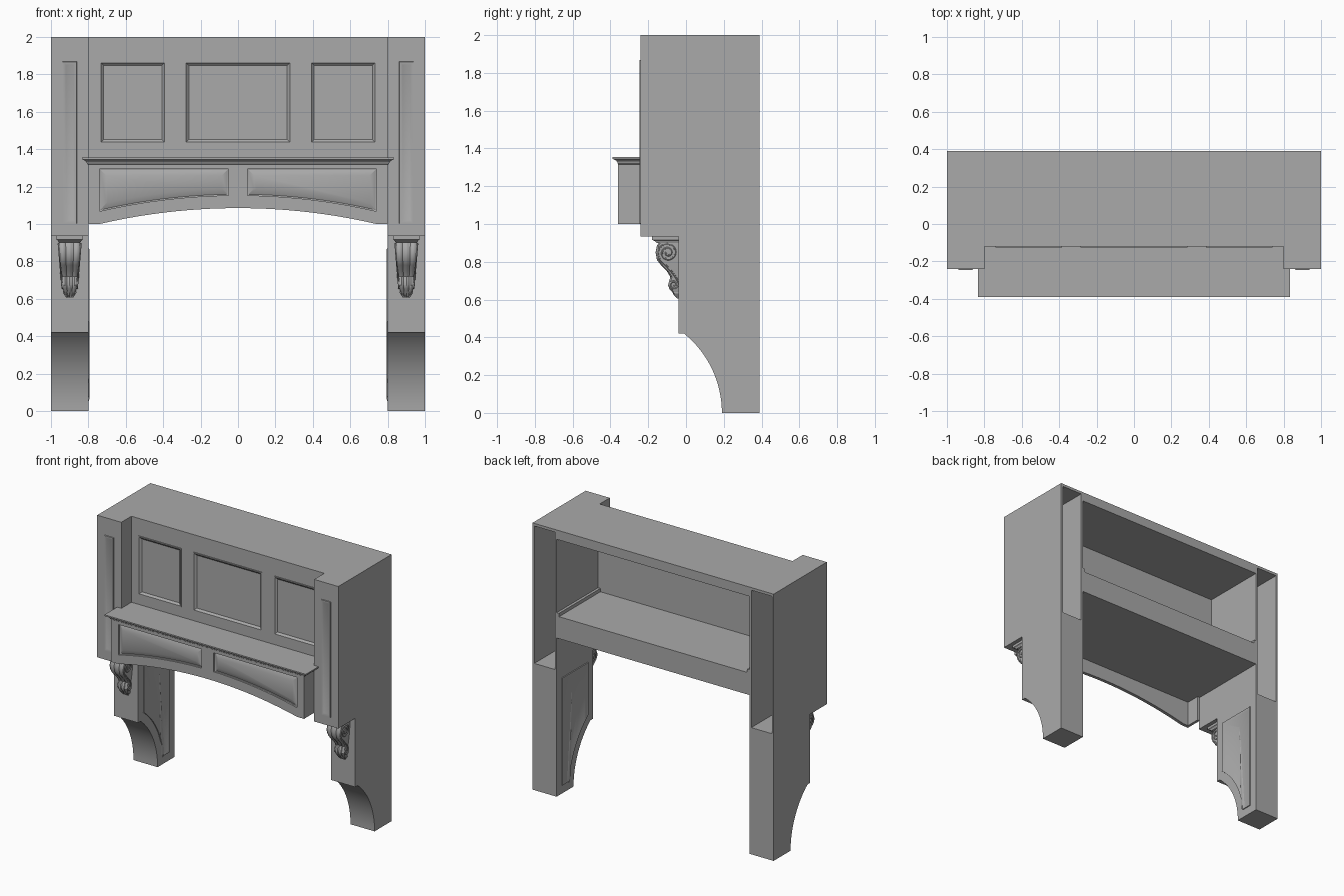
import bpy, bmesh, math
from mathutils import Vector

if "Cube" in bpy.data.objects:
    bpy.data.objects.remove(bpy.data.objects["Cube"])

grey = bpy.data.materials.new("plain grey")
grey.diffuse_color = (0.4, 0.4, 0.4, 1)
grey.use_nodes = True
grey.node_tree.nodes["Principled BSDF"].inputs["Base Color"].default_value = grey.diffuse_color


def add_object(name, data):
    ob = bpy.data.objects.new(name, data)
    bpy.context.collection.objects.link(ob)
    data.materials.append(grey)
    return ob


def loft(name, rings):
    """Closed solid skinned through rings with equal point counts."""
    bm = bmesh.new()
    loops = [[bm.verts.new(p) for p in ring] for ring in rings]
    n = len(loops[0])
    for a, b in zip(loops, loops[1:]):
        for i in range(n):
            j = (i + 1) % n
            bm.faces.new((a[i], a[j], b[j], b[i]))
    bm.faces.new(loops[0])
    bm.faces.new(loops[-1])
    bmesh.ops.recalc_face_normals(bm, faces=bm.faces)
    me = bpy.data.meshes.new(name)
    bm.to_mesh(me)
    bm.free()
    return add_object(name, me)


def rect(x0, x1, y0, y1):
    return [(x0, y0), (x1, y0), (x1, y1), (x0, y1)]


def box(name, x0, x1, y0, y1, z0, z1):
    return loft(name, [[(x, y, z) for x, y in rect(x0, x1, y0, y1)] for z in (z0, z1)])


def curve_object(name, paths, dims, cyclic, **props):
    cu = bpy.data.curves.new(name, 'CURVE')
    cu.dimensions = dims
    for key, val in props.items():
        setattr(cu, key, val)
    for pts in paths:
        sp = cu.splines.new('POLY')
        sp.points.add(len(pts) - 1)
        for p, q in zip(sp.points, pts):
            p.co = (*q, 0, 1) if len(q) == 2 else (*q, 1)
        sp.use_cyclic_u = cyclic
    return add_object(name, cu)


def board(name, outline, holes, front, thick):
    """Upright board in the XZ plane with cut-out openings."""
    ob = curve_object(name, [outline] + holes, '2D', True, fill_mode='BOTH', extrude=thick / 2)
    ob.rotation_euler.x = math.pi / 2
    ob.location.y = front + thick / 2


def inset(pts, d):
    """Mitred inset of a counter-clockwise polygon."""
    out = []
    for i, p in enumerate(pts):
        p, a, b = Vector(p), Vector(pts[i - 1]), Vector(pts[(i + 1) % len(pts)])
        e, f = (p - a).normalized(), (b - p).normalized()
        n1, n2 = Vector((-e.y, e.x)), Vector((-f.y, f.x))
        out.append(p + (n1 + n2) * (d / (1 + n1.dot(n2))))
    return out


def panel(name, outline, steps, place):
    loft(name, [[place(u, v, h) for u, v in inset(outline, d)] for d, h in steps])


MOULDED = [(0, -.011), (0, .005), (.008, .005), (.013, -.001), (.022, -.008)]
RAISED = [(0, -.018), (0, -.012), (.006, -.014), (.036, -.001)]
APPLIED = [(0, -.005), (.003, .006), (.01, .006), (.02, .001)]

# Upper centre panelling
upper = [rect(-.74, -.385, 1.43, 1.87), rect(-.285, .285, 1.43, 1.87), rect(.385, .74, 1.43, 1.87)]
board("upper_front_board", rect(-.8, .8, 1.34, 2), upper, -.12, .012)
box("upper_front_backing", -.8, .8, -.108, -.1, 1.34, 1.99)
for r in upper:
    panel("upper_panel", r, MOULDED, lambda u, v, h: (u, -.12 - h, v))
box("top_board", -.8, .8, -.11, .39, 1.93, 2)


# Arched mantel front with two raised panels
def arch(x):
    R = (.74 ** 2 + .085 ** 2) / .17
    return 1.085 - R + math.sqrt(R * R - x * x)


def arched(x0, x1, lift, n):
    xs = [x0 + (x1 - x0) * i / n for i in range(n + 1)]
    return [(x, arch(x) + lift) for x in xs]


lower = [arched(a, b, .068, 14) + [(b, 1.295), (a, 1.295)] for a, b in ((-.74, -.05), (.05, .74))]
skirt = [(-.8, 1.0)] + arched(-.74, .74, 0, 32) + [(.8, 1.0), (.8, 1.34), (-.8, 1.34)]
board("mantel_front", skirt, lower, -.36, .015)
board("mantel_front_backing", skirt, [], -.345, .01)
for r in lower:
    panel("mantel_panel", r, RAISED, lambda u, v, h: (u, -.36 - h, v))

# Mantel body, inner shelf and crown moulding
box("mantel_core", -.8, .8, -.34, -.22, 1.19, 1.345)
box("inner_shelf", -.8, .8, -.23, .39, 1.19, 1.355)
crown = [(1.315, 0), (1.322, .008), (1.328, .009), (1.335, .014), (1.341, .024),
         (1.344, .03), (1.345, .035), (1.355, .035)]
loft("mantel_crown", [[(x, y, z) for x, y in rect(-.8 - o, .8 + o, -.355 - o, -.23)]
                      for z, o in crown])

# Side pillar profile (y, z), with the concave foot
foot = [(-.351 + .541 * math.cos(t), .541 * math.sin(t))
        for t in [math.asin(.42 / .541) * (1 - i / 16) for i in range(17)]]
leg = [(.39, 0), (.39, .93), (-.04, .93), (-.04, .42)] + foot
pillar = [(.39, 0), (.39, 2), (-.24, 2), (-.24, .935), (-.04, .935), (-.04, .42)] + foot

# Corbel body: (z, front y, half width)
corbel = [(.91, -.13, .056), (.885, -.145, .056), (.85, -.152, .055), (.81, -.145, .052),
          (.78, -.122, .049), (.75, -.092, .045), (.72, -.074, .041), (.70, -.08, .04),
          (.675, -.086, .04), (.655, -.078, .037), (.64, -.064, .032), (.625, -.056, .028),
          (.61, -.042, .016)]


def corbel_ring(cx, z, y, w):
    us = [i / 8 - 1 for i in range(17)]
    front = [(cx + u * w, y - .009 * abs(math.cos(1.5 * math.pi * u)), z) for u in us]
    return [(cx - w, -.03, z)] + front + [(cx + w, -.03, z)]


def scroll_path():
    """S-shaped double volute in (y, z)."""
    pts = []
    for i in range(49):
        t = math.radians(740 - 800 * i / 48)
        r = .008 + .047 * i / 48
        pts.append((-.097 - r * math.cos(t), .848 + r * math.sin(t)))
    pts += [(-.092, .765), (-.07, .74), (-.052, .715)]
    for i in range(33):
        t = math.radians(150 + 520 * i / 32)
        r = .027 - .02 * i / 32
        pts.append((-.064 - r * math.cos(t), .68 + r * math.sin(t)))
    return pts


for s in (-1, 1):
    # Pillar with open hollow at the back
    body = loft("side_pillar", [[(s * x, y, z) for y, z in pillar] for x in (.8, 1)])
    xs = sorted((s * .815, s * .985))
    cutter = box("pillar_cutter", xs[0], xs[1], -.22, .5, .95, 1.98)
    cutter.hide_render = True
    mod = body.modifiers.new("hollow", 'BOOLEAN')
    mod.object, mod.operation, mod.solver = cutter, 'DIFFERENCE', 'EXACT'
    bpy.context.view_layer.objects.active = body
    bpy.ops.object.modifier_apply(modifier="hollow")
    bpy.data.objects.remove(cutter)

    # Pillar panels, mantel end and shelf cleat
    c = s * .9
    panel("pillar_panel", rect(c - .04, c + .04, 1.0, 1.87), APPLIED,
          lambda u, v, h: (u, -.24 - h, v))
    panel("leg_panel", inset(leg, .06), APPLIED, lambda u, v, h: (s * (.8 - h), u, v))
    xs = sorted((s * .78, s * .8))
    box("mantel_end", xs[0], xs[1], -.345, -.23, 1.0, 1.2)
    box("shelf_cleat", xs[0], xs[1], -.1, .39, 1.355, 1.38)

    # Carved corbel
    loft("corbel_body", [corbel_ring(c, z, y, w) for z, y, w in corbel])
    loft("corbel_cap", [[(x, y, z) for x, y in rect(c - w, c + w, f, -.03)] for z, w, f in
                        ((.9, .058, -.155), (.91, .062, -.165), (.916, .07, -.18), (.936, .07, -.18))])
    for side in (-1, 1):
        path = [(c + side * (.041 + (z - .68) * .085), y, z) for y, z in scroll_path()]
        curve_object("corbel_scroll", [path], '3D', False, bevel_depth=.005, bevel_resolution=1)
    loft("corbel_drop", [[(x, y, z) for x, y in rect(c - w, c + w, f, -.03)] for z, w, f in
                         ((.605, .018, -.046), (.632, .036, -.064), (.64, .036, -.068))])

# Turn curves into meshes and shade with sharp edges kept
bpy.ops.object.select_all(action='SELECT')
bpy.context.view_layer.objects.active = bpy.data.objects["mantel_front"]
bpy.ops.object.convert(target='MESH')
bpy.ops.object.select_all(action='SELECT')
bpy.ops.object.shade_smooth_by_angle(angle=math.radians(30))
